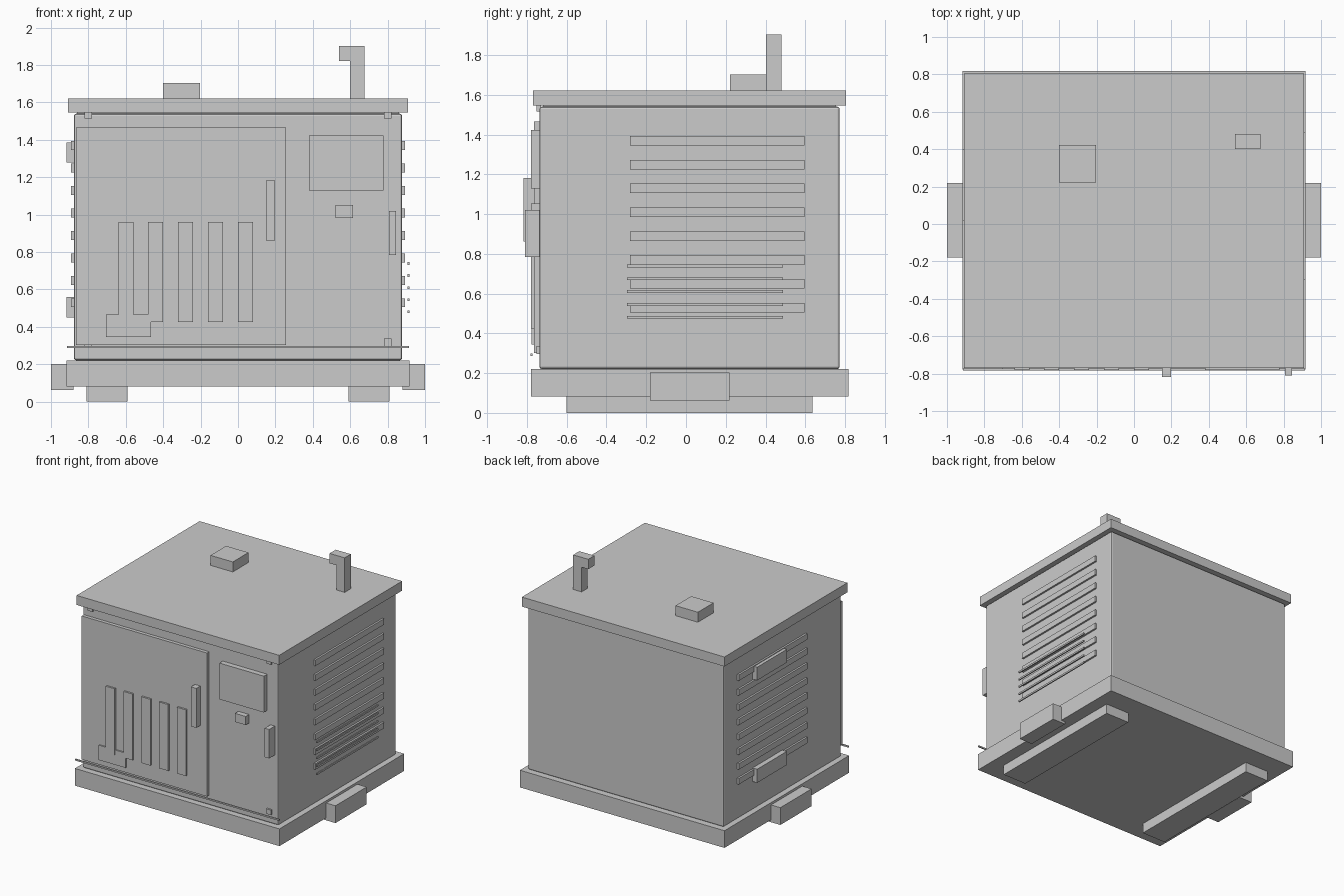
import bpy

grey = bpy.data.materials.new("light_grey_paint")
grey.diffuse_color = (0.6, 0.6, 0.6, 1)


def box(name, x, y, z, bevel=0):
    """Box from (min, max) ranges on each axis."""
    bpy.ops.mesh.primitive_cube_add(size=1)
    ob = bpy.context.object
    ob.name = name
    for v in ob.data.vertices:
        v.co = [r[0] if c < 0 else r[1] for c, r in zip(v.co, (x, y, z))]
    ob.data.materials.append(grey)
    if bevel:
        mod = ob.modifiers.new("edge_bevel", 'BEVEL')
        mod.width = bevel
        mod.segments = 2
    return ob


def pair(name, x, y, z):
    """Box and its mirror image across x = 0."""
    box(name + "_right", x, y, z)
    box(name + "_left", (-x[1], -x[0]), y, z)


# Base, skids and side lifting lugs
box("base_frame", (-0.917, 0.917), (-0.779, 0.817), (0.082, 0.221))
pair("skid", (0.592, 0.81), (-0.60, 0.637), (0, 0.082))
pair("lifting_lug", (0.88, 1.0), (-0.18, 0.22), (0.062, 0.202))

# Cabinet and roof
box("cabinet", (-0.877, 0.877), (-0.737, 0.773), (0.221, 1.54), 0.012)
box("roof", (-0.908, 0.908), (-0.77, 0.805), (1.545, 1.622))
box("roof_neck", (-0.86, 0.86), (-0.72, 0.755), (1.53, 1.55))

# Front door, its vents and badge plate
box("door", (-0.866, 0.257), (-0.765, -0.73), (0.302, 1.465))
for i in range(5):
    x = -0.64 + 0.16 * i
    box(f"door_vent_{i + 1}", (x, x + 0.08), (-0.78, -0.76), (0.425, 0.962))
box("door_plate", (-0.706, -0.465), (-0.776, -0.76), (0.345, 0.465))
box("door_handle", (0.15, 0.198), (-0.817, -0.76), (0.862, 1.182))

# Control panel, switch box and side latch
box("control_panel", (0.38, 0.778), (-0.78, -0.73), (1.128, 1.422))
box("switch_box", (0.52, 0.615), (-0.78, -0.73), (0.982, 1.052))
box("side_latch", (0.807, 0.846), (-0.81, -0.73), (0.785, 1.02))

# Corner bolts and lower trim rail
for name, z in (("upper_bolt", 1.515), ("lower_bolt", 0.297)):
    pair(name, (0.78, 0.822), (-0.752, -0.73), (z, z + 0.04))
box("front_trim_rail", (-0.915, 0.915), (-0.782, -0.772), (0.287, 0.299))

# Side louvres, both sides
for i in range(8):
    z = 0.505 + 0.12 * i
    pair(f"louvre_{i + 1}", (0.87, 0.892), (-0.282, 0.597), (z, z + 0.048))

# Thin guard bars on the right side
for i in range(5):
    z = 0.474 + 0.0645 * i
    box(f"guard_bar_{i + 1}", (0.907, 0.917), (-0.297, 0.488), (z, z + 0.014))

# Hinge blocks on the left side
for name, z in (("upper_hinge", (1.28, 1.387)), ("lower_hinge", (0.45, 0.56))):
    box(name, (-0.918, -0.87), (0.02, 0.40), z)

# Roof cap and exhaust
box("roof_cap", (-0.402, -0.202), (0.222, 0.422), (1.615, 1.703))
box("exhaust_pipe", (0.60, 0.675), (0.402, 0.48), (1.615, 1.902))
box("exhaust_outlet", (0.54, 0.605), (0.402, 0.48), (1.822, 1.902))
